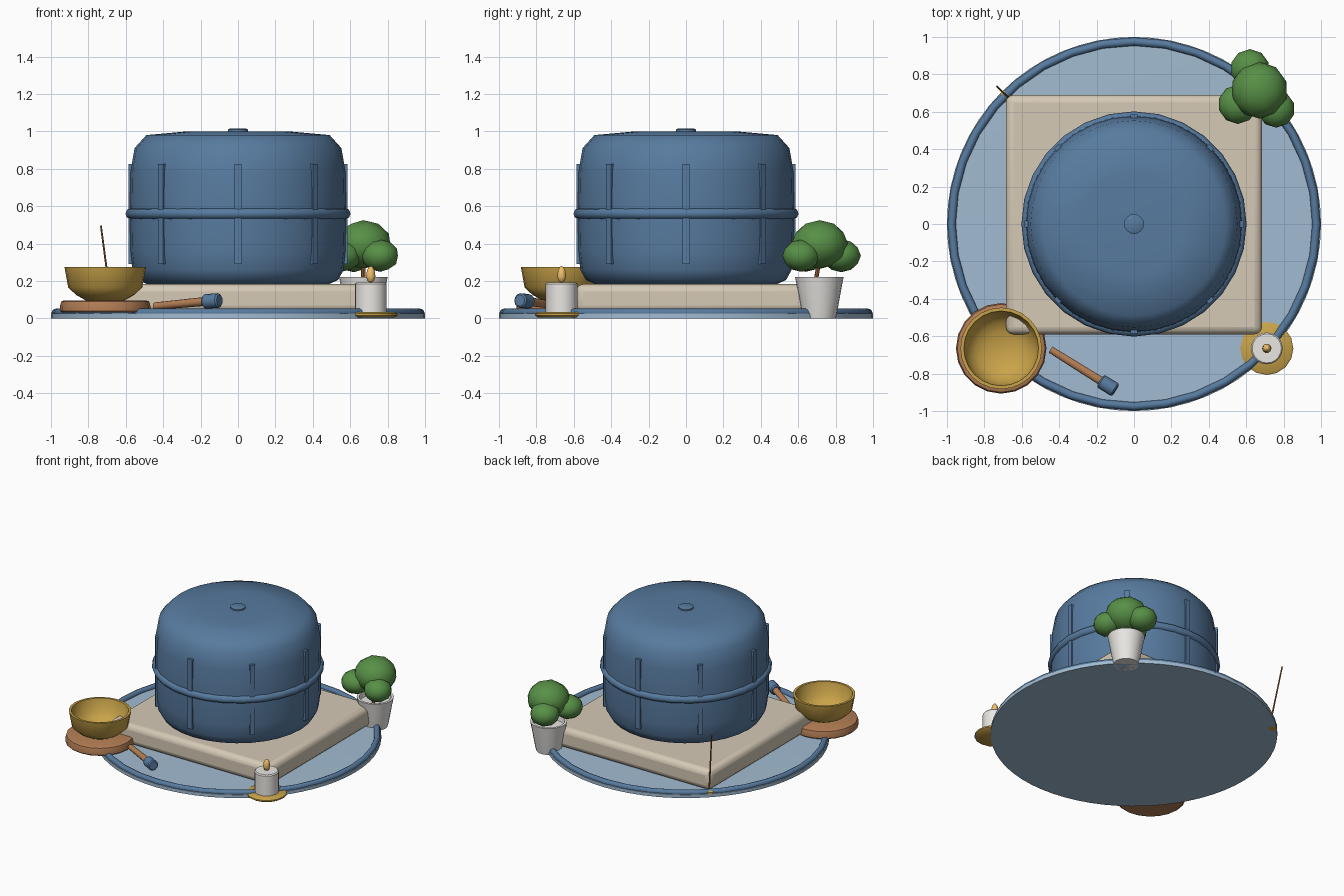
import bpy, bmesh
from math import sin, cos, pi, radians
from mathutils import Vector

if "Cube" in bpy.data.objects:
    bpy.data.objects.remove(bpy.data.objects["Cube"])


def colour(name, r, g, b):
    m = bpy.data.materials.new(name)
    m.diffuse_color = [(c / 255) ** 2.2 for c in (r, g, b)] + [1]
    m.use_nodes = True
    m.node_tree.nodes["Principled BSDF"].inputs["Base Color"].default_value = m.diffuse_color
    return m


PALE = colour("pale_blue", 160, 186, 208)
BLUE = colour("blue_cloth", 88, 122, 158)
LINEN = colour("linen", 212, 200, 180)
GOLD = colour("brass", 200, 162, 75)
WOOD = colour("wood", 178, 125, 85)
WHITE = colour("white", 232, 230, 226)
FLAME = colour("flame", 240, 190, 105)
GREEN = colour("leaf", 88, 142, 72)
BROWN = colour("stem", 160, 100, 55)


def finish(ob, name, mat, angle=40):
    ob.name = name
    ob.data.materials.append(mat)
    bpy.ops.object.select_all(action='DESELECT')
    ob.select_set(True)
    bpy.context.view_layer.objects.active = ob
    bpy.ops.object.shade_smooth_by_angle(angle=radians(angle))
    return ob


def lathe(name, profile, n, mat, loc=(0, 0, 0), angle=40):
    """Revolve (radius, z) points around z; radius 0 closes to a pole."""
    bm = bmesh.new()
    rings = []
    for r, z in profile:
        if r == 0:
            rings.append([bm.verts.new((0, 0, z))] * n)
        else:
            rings.append([bm.verts.new((r * cos(2 * pi * i / n), r * sin(2 * pi * i / n), z))
                          for i in range(n)])
    for a, b in zip(rings, rings[1:]):
        for i in range(n):
            j = (i + 1) % n
            bm.faces.new(list(dict.fromkeys([a[i], a[j], b[j], b[i]])))
    bmesh.ops.recalc_face_normals(bm, faces=bm.faces)
    me = bpy.data.meshes.new(name)
    bm.to_mesh(me)
    bm.free()
    ob = bpy.data.objects.new(name, me)
    bpy.context.collection.objects.link(ob)
    ob.location = loc
    return finish(ob, name, mat, angle)


def torus(name, R, r, n, m, z, mat):
    bpy.ops.mesh.primitive_torus_add(major_radius=R, minor_radius=r, major_segments=n,
                                     minor_segments=m, location=(0, 0, z))
    return finish(bpy.context.object, name, mat, 60)


def rod(name, a, b, r1, r2, n, mat):
    a, b = Vector(a), Vector(b)
    bpy.ops.mesh.primitive_cone_add(vertices=n, radius1=r1, radius2=r2, depth=(b - a).length,
                                    location=(a + b) / 2)
    ob = bpy.context.object
    ob.rotation_euler = (b - a).to_track_quat('Z', 'Y').to_euler()
    return finish(ob, name, mat)


def bevel(ob, width, segments=2):
    m = ob.modifiers.new("bevel", 'BEVEL')
    m.width, m.segments = width, segments


# round mat and its piping
lathe("round_mat", [(0, 0), (1, 0), (1, 0.025), (0, 0.03)], 64, PALE)
torus("mat_piping", 0.975, 0.022, 36, 8, 0.03, BLUE)

# square cushion
bpy.ops.mesh.primitive_cube_add(size=1, location=(0, 0.05, 0.105))
pad = bpy.context.object
pad.scale = (1.37, 1.28, 0.155)
bpy.ops.object.transform_apply(location=False, scale=True)
finish(pad, "square_cushion", LINEN)
bevel(pad, 0.04, 3)

# round seat with belt, ribs and top button
lathe("seat_cushion", [(0, 0.18), (0.49, 0.185), (0.535, 0.205), (0.565, 0.26), (0.576, 0.36),
                       (0.58, 0.56), (0.576, 0.78), (0.553, 0.91), (0.49, 0.98),
                       (0.27, 1.0), (0, 1.0)], 32, BLUE, angle=60)
torus("seat_belt", 0.572, 0.03, 28, 8, 0.56, BLUE)
for k in range(8):
    a = k * pi / 4
    bpy.ops.mesh.primitive_cube_add(size=1, location=(0.571 * cos(a), 0.571 * sin(a), 0.558),
                                    rotation=(0, 0, a))
    rib = bpy.context.object
    rib.scale = (0.03, 0.036, 0.535)
    finish(rib, "seat_rib_%d" % (k + 1), BLUE)
lathe("top_button", [(0, 0.985), (0.053, 0.985), (0.053, 1.01), (0.04, 1.016), (0, 1.016)],
      16, BLUE)

# singing bowl on a wooden stand
B = (-0.71, -0.665, 0)
lathe("bowl_stand", [(0, 0.03), (0.23, 0.03), (0.242, 0.04), (0.242, 0.065), (0.235, 0.09),
                     (0.22, 0.096), (0, 0.096)], 20, WOOD, B)
lathe("singing_bowl", [(0, 0.092), (0.1, 0.094), (0.155, 0.125), (0.198, 0.165), (0.218, 0.275),
                       (0.2, 0.275), (0.18, 0.175), (0.14, 0.14), (0.09, 0.112), (0, 0.108)],
      24, GOLD, B)

# mallet
rod("mallet_handle", (-0.445, -0.672, 0.065), (-0.16, -0.85, 0.092), 0.02, 0.024, 10, WOOD)
head = rod("mallet_head", (-0.18, -0.838, 0.09), (-0.098, -0.889, 0.096), 0.039, 0.039, 12, BLUE)
bevel(head, 0.008, 1)

# candle on a dish
C = (0.71, -0.665, 0)
lathe("candle_dish", [(0, 0.004), (0.125, 0.004), (0.142, 0.015), (0.142, 0.025), (0.13, 0.033),
                      (0, 0.033)], 16, GOLD, C)
lathe("candle", [(0, 0.03), (0.085, 0.03), (0.085, 0.185), (0.078, 0.193), (0, 0.193)],
      20, WHITE, C)
lathe("candle_flame", [(0, 0.188), (0.018, 0.2), (0.025, 0.225), (0.02, 0.258), (0.01, 0.275),
                       (0, 0.28)], 10, FLAME, C, 80)

# potted plant
P = (0.67, 0.713, 0)
lathe("plant_pot", [(0, 0.0), (0.088, 0.0), (0.095, 0.03), (0.118, 0.16), (0.13, 0.222),
                    (0.112, 0.222), (0.106, 0.185), (0, 0.185)], 20, WHITE, P)
rod("plant_stem", (0.67, 0.69, 0.18), (0.67, 0.72, 0.35), 0.012, 0.01, 8, BROWN)
leaves = [(0.67, 0.715, 0.395, 0.152, 0.13), (0.62, 0.83, 0.335, 0.105, 0.088),
          (0.555, 0.64, 0.335, 0.105, 0.086), (0.76, 0.615, 0.335, 0.1, 0.086)]
for k, (x, y, z, r, h) in enumerate(leaves):
    bpy.ops.mesh.primitive_ico_sphere_add(subdivisions=2, radius=1, location=(x, y, z))
    leaf = bpy.context.object
    leaf.scale = (r, r, h)
    finish(leaf, "foliage_%d" % (k + 1), GREEN, 50)

# incense stick and holder
lathe("incense_holder", [(0, 0), (0.032, 0), (0.032, 0.035), (0.02, 0.045), (0, 0.045)],
      12, GOLD, (-0.685, 0.685, 0))
rod("incense_stick", (-0.67, 0.675, 0.02), (-0.733, 0.735, 0.495), 0.006, 0.005, 6, BROWN)
